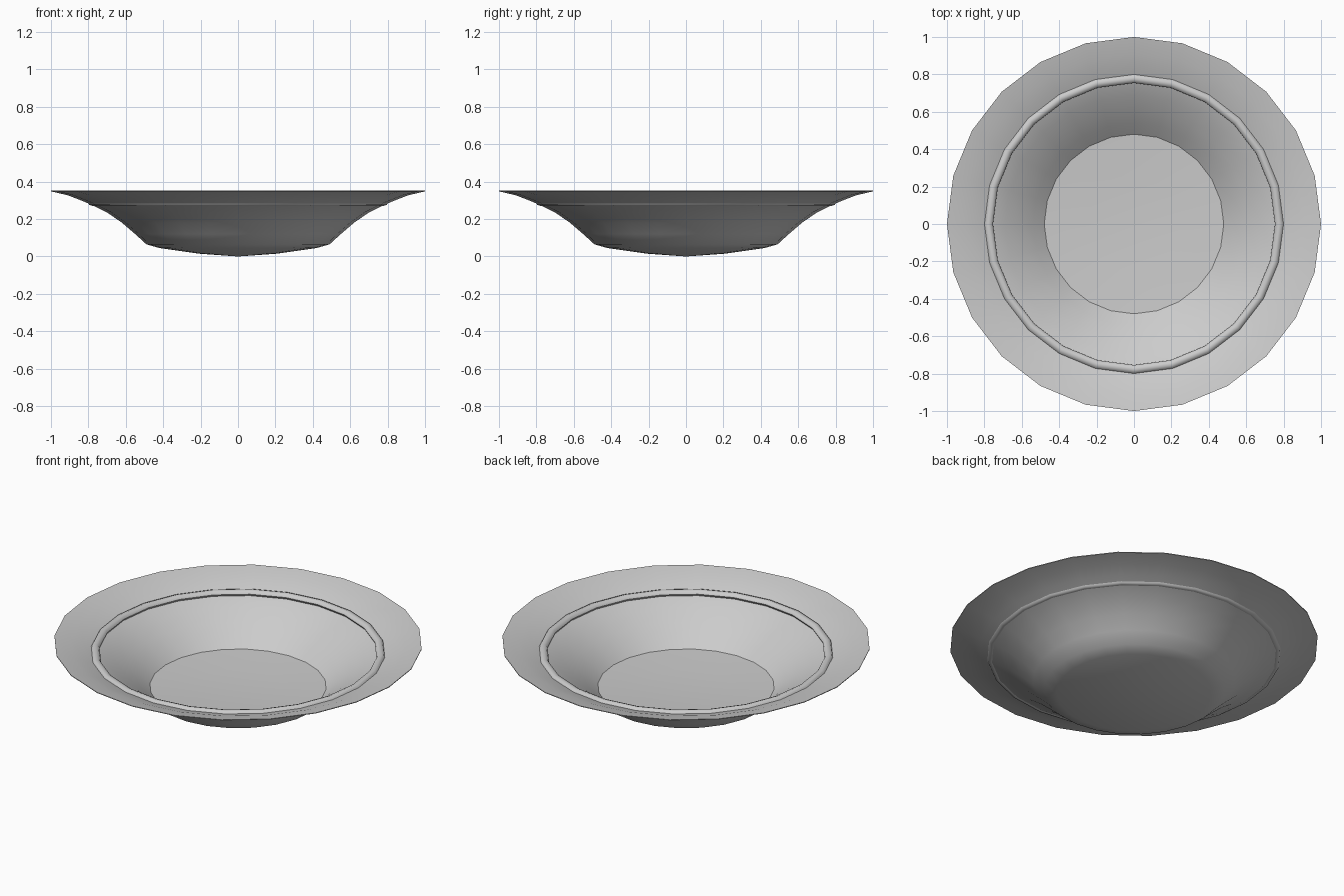
import bpy
import bmesh
import math

cube = bpy.data.objects.get("Cube")
if cube:
    bpy.data.objects.remove(cube, do_unlink=True)

SIDES = 24

# One plain glaze colour for the whole bowl
glaze = bpy.data.materials.new("pale_grey_glaze")
glaze.use_nodes = True
colour = (0.6, 0.6, 0.6, 1)
glaze.diffuse_color = colour
glaze.node_tree.nodes["Principled BSDF"].inputs["Base Color"].default_value = colour


def lathe(name, profile, closed=False, angle=30):
    """Spin a profile of (radius, height) points around z."""
    bm = bmesh.new()
    verts = [bm.verts.new((r, 0, z)) for r, z in profile]
    edges = [bm.edges.new(pair) for pair in zip(verts, verts[1:])]
    if closed:
        edges.append(bm.edges.new((verts[-1], verts[0])))
    bmesh.ops.spin(bm, geom=verts + edges, cent=(0, 0, 0), axis=(0, 0, 1),
                   angle=math.tau, steps=SIDES, use_merge=False)
    bmesh.ops.remove_doubles(bm, verts=bm.verts, dist=0.0005)
    bmesh.ops.recalc_face_normals(bm, faces=bm.faces)
    mesh = bpy.data.meshes.new(name)
    bm.to_mesh(mesh)
    bm.free()
    mesh.materials.append(glaze)
    obj = bpy.data.objects.new(name, mesh)
    bpy.context.collection.objects.link(obj)
    bpy.ops.object.select_all(action="DESELECT")
    obj.select_set(True)
    bpy.context.view_layer.objects.active = obj
    bpy.ops.object.shade_smooth_by_angle(angle=math.radians(angle))
    return obj


# Bowl shell: underside from the centre out to the lip, then back inside
underside = [(0, 0), (0.21, 0.015), (0.42, 0.045), (0.49, 0.065),
             (0.55, 0.12), (0.62, 0.18), (0.70, 0.235), (0.78, 0.275),
             (0.84, 0.3), (0.91, 0.327), (1, 0.348)]
inside = [(1, 0.352), (0.91, 0.333), (0.84, 0.308), (0.77, 0.283),
          (0.69, 0.24), (0.61, 0.19), (0.54, 0.138), (0.48, 0.088),
          (0.25, 0.075), (0, 0.07)]
lathe("bowl_shell", underside + inside)

# Raised bead around the well, showing on both faces of the shell
bead = [(0.778 + 0.024 * math.cos(a), 0.289 + 0.019 * math.sin(a))
        for a in (math.tau * i / 8 for i in range(8))]
lathe("rim_bead", bead, closed=True, angle=50)
